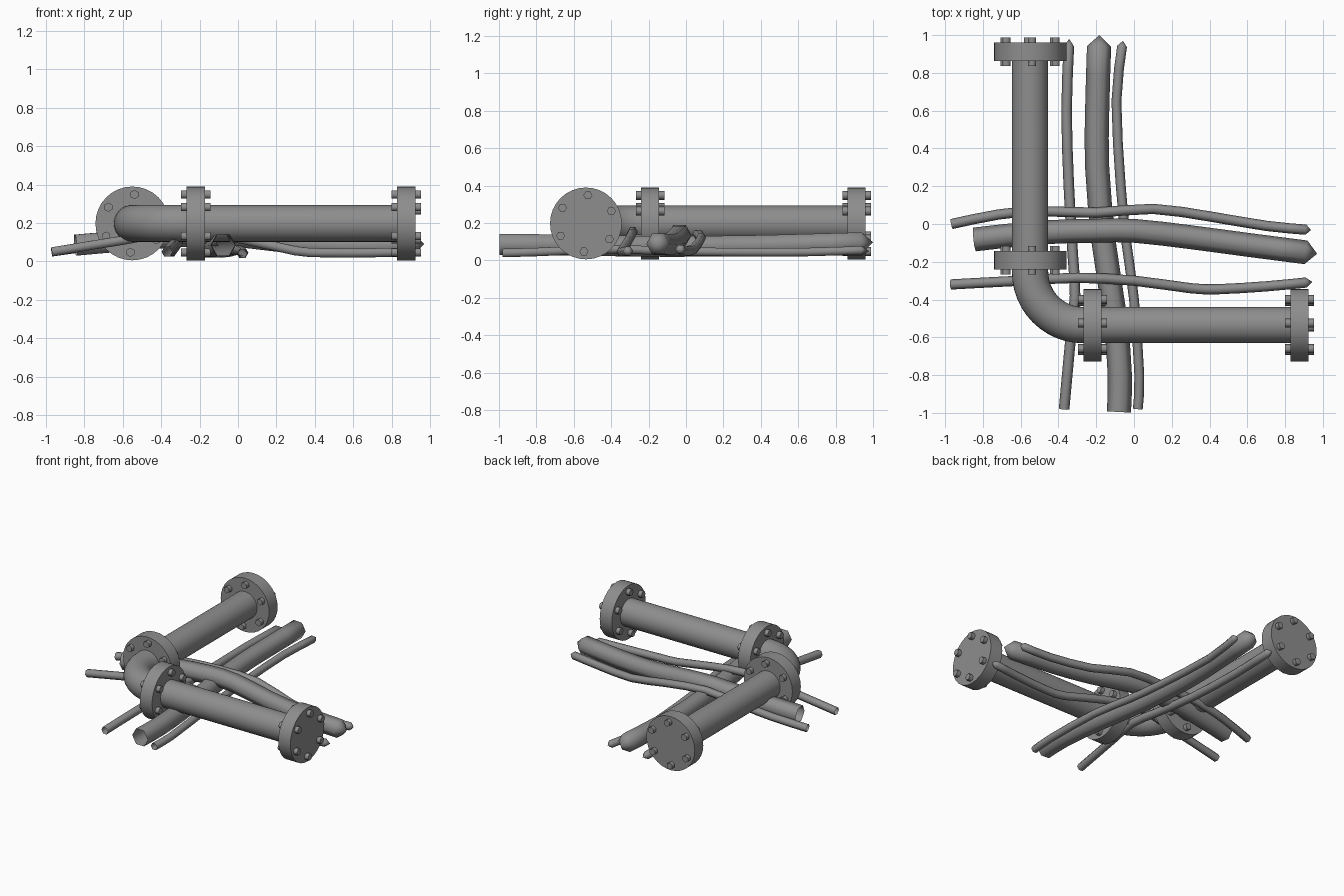
import bpy, bmesh
from math import sin, cos, pi, radians
from mathutils import Vector, Matrix

if "Cube" in bpy.data.objects:
    bpy.data.objects.remove(bpy.data.objects["Cube"])

# dark grey metal and rubber
grey = bpy.data.materials.new("dark_grey")
grey.diffuse_color = (0.27, 0.27, 0.27, 1)
grey.use_nodes = True
grey.node_tree.nodes["Principled BSDF"].inputs["Base Color"].default_value = grey.diffuse_color


def finish(bm, name, angle=35):
    bmesh.ops.recalc_face_normals(bm, faces=bm.faces)
    me = bpy.data.meshes.new(name)
    bm.to_mesh(me)
    bm.free()
    me.materials.append(grey)
    ob = bpy.data.objects.new(name, me)
    bpy.context.collection.objects.link(ob)
    bpy.ops.object.select_all(action='DESELECT')
    ob.select_set(True)
    bpy.context.view_layer.objects.active = ob
    bpy.ops.object.shade_smooth_by_angle(angle=radians(angle))
    return ob


def sweep(name, pts, r, sides, tip=0.0):
    """Tube along a path, open at the start, with an optional pointed end."""
    pts = [Vector(p) for p in pts]
    bm = bmesh.new()
    rings = []
    for i, p in enumerate(pts):
        t = (pts[min(i + 1, len(pts) - 1)] - pts[max(i - 1, 0)]).normalized()
        side = t.cross(Vector((0, 0, 1))).normalized()
        up = side.cross(t)
        rings.append([bm.verts.new(p + r * (cos(a) * side + sin(a) * up))
                      for a in (2 * pi * k / sides for k in range(sides))])
    for a, b in zip(rings, rings[1:]):
        for k in range(sides):
            n = (k + 1) % sides
            bm.faces.new((a[k], a[n], b[n], b[k]))
    if tip:
        apex = bm.verts.new(pts[-1] + t * tip)
        for k in range(sides):
            bm.faces.new((rings[-1][k], rings[-1][(k + 1) % sides], apex))
    return finish(bm, name, 75)


def spline(pts):
    """Catmull-Rom path with one extra point per span."""
    v = [Vector(p) for p in pts]
    out = []
    for i in range(len(v) - 1):
        a, b, c, d = v[max(i - 1, 0)], v[i], v[i + 1], v[min(i + 2, len(v) - 1)]
        out += [b, (9 * (b + c) - a - d) / 16]
    return out + [v[-1]]


def flange(name, centre, axis, start):
    """Solid disc with six through bolts."""
    rot = Vector((0, 0, 1)).rotation_difference(Vector(axis)).to_matrix().to_4x4()
    base = Matrix.Translation(centre) @ rot
    bm = bmesh.new()

    def cyl(m, r, depth, n):
        bmesh.ops.create_cone(bm, cap_ends=True, segments=n, radius1=r,
                              radius2=r, depth=depth, matrix=m)
    cyl(base, 0.192, 0.096, 32)
    for k in range(6):
        a = radians(start + 60 * k)
        cyl(base @ Matrix.Translation((0.151 * cos(a), 0.151 * sin(a), 0)), 0.024, 0.153, 6)
    finish(bm, name, 75)


# main pipe with quarter bend
X, Y, Z, R = -0.55, -0.535, 0.198, 0.28
path = [(X, 0.94, Z)]
path += [(X + R - R * cos(a), Y + R - R * sin(a), Z)
         for a in (pi / 2 * k / 12 for k in range(13))]
path += [(0.9, Y, Z)]
sweep("main_pipe", path, 0.096, 32)

# bolted flanges
for i, y in enumerate((0.912, -0.192)):
    flange(f"flange_y_{i}", (X, y, Z), (0, 1, 0), 94)
for i, x in enumerate((-0.22, 0.876)):
    flange(f"flange_x_{i}", (x, Y, Z), (1, 0, 0), -4)

# loose cables running along x, lifted over the others
sweep("cross_cable_thin_back", spline([
    (-0.965, 0.0, 0.05), (-0.72, 0.05, 0.085), (-0.5, 0.068, 0.115), (-0.2, 0.06, 0.14),
    (0.1, 0.08, 0.12), (0.4, 0.04, 0.06), (0.7, -0.01, 0.05), (0.91, -0.03, 0.06)]),
    0.027, 6, 0.027)
sweep("cross_cable_thick", spline([
    (-0.845, -0.082, 0.085), (-0.5, -0.045, 0.115), (-0.2, -0.036, 0.135), (0.0, -0.036, 0.13),
    (0.3, -0.07, 0.095), (0.6, -0.11, 0.083), (0.91, -0.15, 0.09)]),
    0.063, 6, 0.06)
sweep("cross_cable_thin_front", spline([
    (-0.97, -0.32, 0.05), (-0.6, -0.3, 0.11), (-0.3, -0.285, 0.155), (0.0, -0.3, 0.12),
    (0.3, -0.34, 0.055), (0.45, -0.345, 0.045), (0.7, -0.33, 0.045), (0.91, -0.31, 0.05)]),
    0.027, 6, 0.035)

# loose cables running along y
sweep("long_cable_thin_left", spline([
    (-0.37, -0.98, 0.05), (-0.335, -0.6, 0.085), (-0.312, -0.38, 0.1), (-0.325, -0.15, 0.08),
    (-0.345, 0.2, 0.055), (-0.357, 0.6, 0.05), (-0.345, 0.94, 0.05)]),
    0.028, 6, 0.04)
sweep("long_cable_thick", spline([
    (-0.08, -0.995, 0.085), (-0.075, -0.8, 0.085), (-0.1, -0.5, 0.08), (-0.16, -0.1, 0.075),
    (-0.195, 0.3, 0.078), (-0.195, 0.6, 0.085), (-0.185, 0.94, 0.095)]),
    0.064, 6, 0.06)
sweep("long_cable_thin_right", spline([
    (0.02, -0.98, 0.04), (0.028, -0.8, 0.045), (0.0, -0.4, 0.06), (-0.04, -0.1, 0.05),
    (-0.07, 0.2, 0.045), (-0.093, 0.65, 0.045), (-0.063, 0.94, 0.055)]),
    0.026, 6, 0.03)
